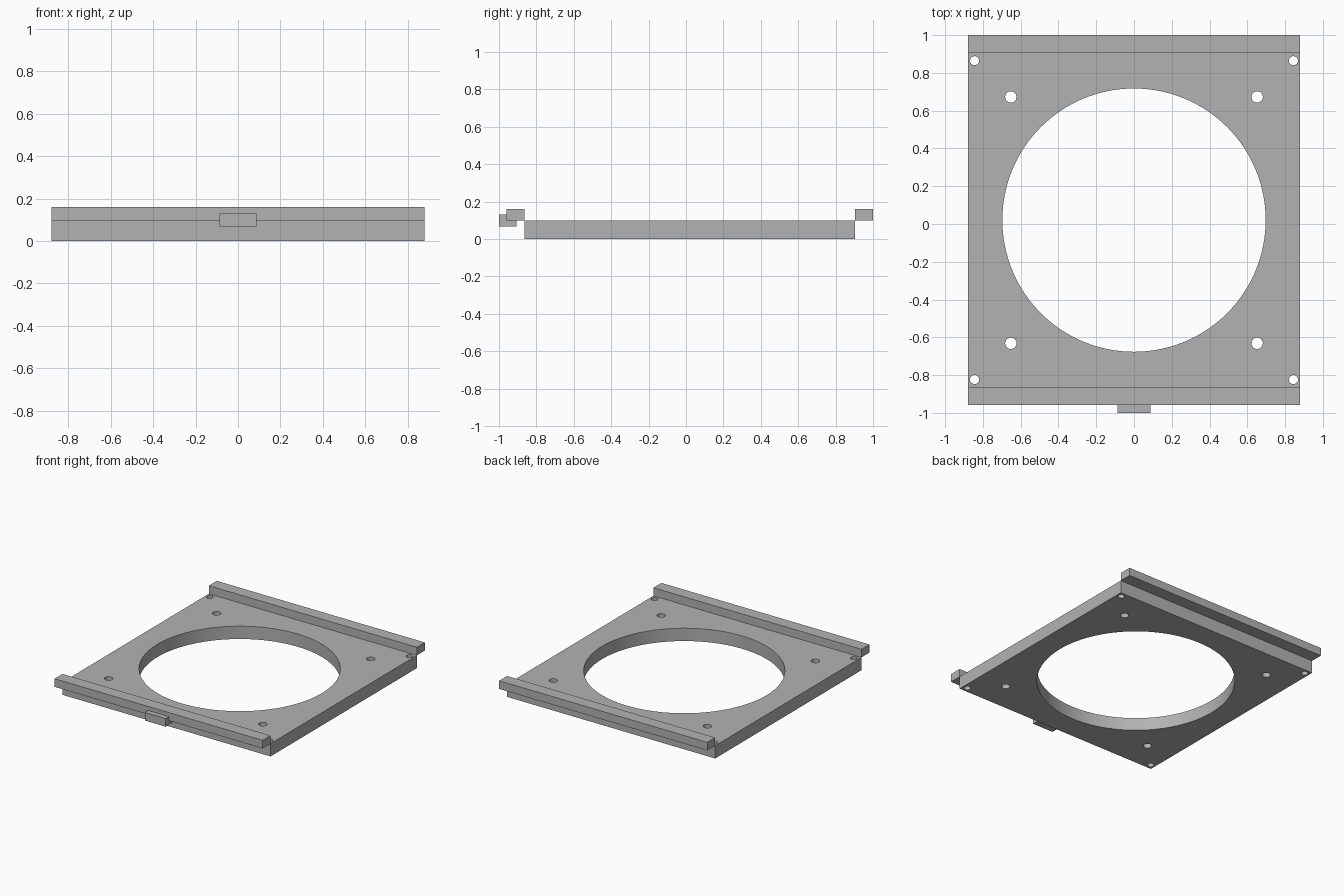
import bpy
import bmesh
from mathutils import Matrix

if "Cube" in bpy.data.objects:
    bpy.data.objects.remove(bpy.data.objects["Cube"], do_unlink=True)

# Single grey material
grey = bpy.data.materials.new("plain grey")
grey.use_nodes = True
colour = (0.45, 0.45, 0.45, 1)
grey.diffuse_color = colour
grey.node_tree.nodes["Principled BSDF"].inputs["Base Color"].default_value = colour


def add_object(name, bm):
    mesh = bpy.data.meshes.new(name)
    bm.to_mesh(mesh)
    bm.free()
    mesh.materials.append(grey)
    obj = bpy.data.objects.new(name, mesh)
    bpy.context.collection.objects.link(obj)
    return obj


def box(name, x, y, z):
    size = [b - a for a, b in (x, y, z)]
    centre = [(a + b) / 2 for a, b in (x, y, z)]
    bm = bmesh.new()
    bmesh.ops.create_cube(bm, size=1, matrix=Matrix.Translation(centre) @ Matrix.Diagonal((*size, 1)))
    return add_object(name, bm)


HALF_WIDTH = 0.88
FRONT, BACK = -0.863, 0.904
MID_Y = (FRONT + BACK) / 2
THICK, TOP = 0.098, 0.16
RAIL = 0.096
across = (-HALF_WIDTH, HALF_WIDTH)

# Base plate and the two raised rails overhanging its ends
plate = box("base_plate", across, (FRONT, BACK), (0, THICK))
box("front_rail", across, (FRONT - RAIL, FRONT), (THICK, TOP))
box("back_rail", across, (BACK, BACK + RAIL), (THICK, TOP))

# Small tab on the front rail
box("front_tab", (-0.088, 0.088), (-1, -0.905), (0.068, 0.13))

# Central opening, inner mounting holes and corner holes
holes = [(0, 0, 0.697, 128)]
for offset, radius in ((0.652, 0.03), (0.844, 0.024)):
    holes += [(sx * offset, sy * offset, radius, 32) for sx in (-1, 1) for sy in (-1, 1)]

bm = bmesh.new()
for x, y, radius, sides in holes:
    bmesh.ops.create_cone(bm, cap_ends=True, segments=sides, radius1=radius, radius2=radius,
                          depth=1, matrix=Matrix.Translation((x, MID_Y + y, 0)))
cutter = add_object("hole_cutter", bm)
cutter.hide_render = True

cut = plate.modifiers.new("holes", "BOOLEAN")
cut.operation = "DIFFERENCE"
cut.solver = "EXACT"
cut.object = cutter

# Bake the holes into the plate, then smooth their walls
bpy.ops.object.select_all(action="DESELECT")
plate.select_set(True)
bpy.context.view_layer.objects.active = plate
bpy.ops.object.modifier_apply(modifier=cut.name)
bpy.data.objects.remove(cutter, do_unlink=True)
bpy.ops.object.shade_smooth_by_angle()
